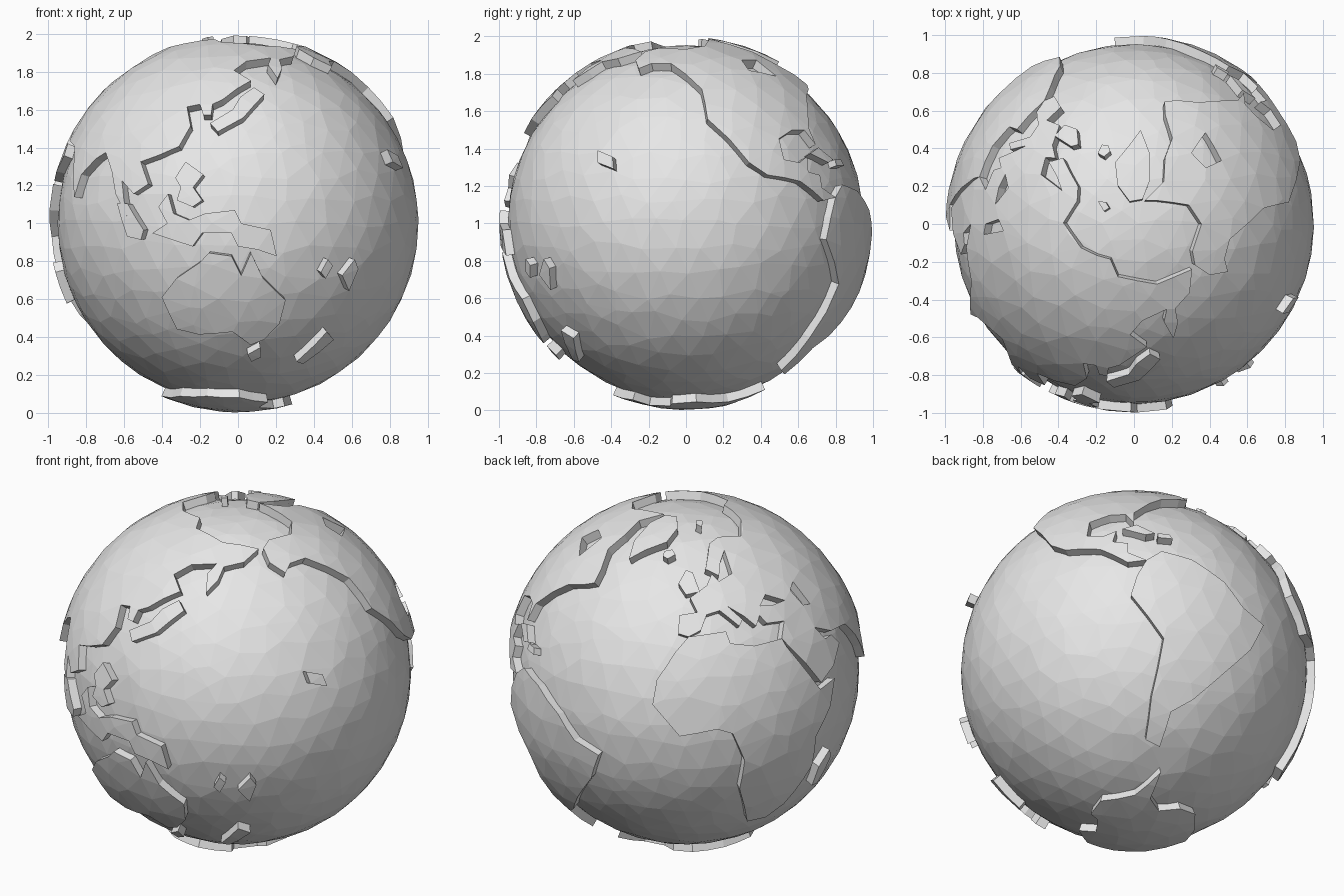
import bpy
import bmesh
import math
import random
from mathutils import Vector
from mathutils.geometry import delaunay_2d_cdt

random.seed(4)
SEA_RADIUS = 0.953
LAND_RADIUS = 0.998
LAND_DEPTH = 0.075
FRONT_LONGITUDE = 139
CENTRE = Vector((0, 0, 1))

default_cube = bpy.data.objects.get("Cube")
if default_cube:
    bpy.data.objects.remove(default_cube, do_unlink=True)

# One plain grey for the whole globe
grey = bpy.data.materials.new("plain_grey")
grey.use_nodes = True
grey.diffuse_color = (0.8, 0.8, 0.8, 1)
grey.node_tree.nodes["Principled BSDF"].inputs["Base Color"].default_value = grey.diffuse_color


def finish(name, bm):
    """Turn a bmesh into a flat shaded object standing at the globe's centre."""
    mesh = bpy.data.meshes.new(name)
    bm.to_mesh(mesh)
    bm.free()
    mesh.materials.append(grey)
    obj = bpy.data.objects.new(name, mesh)
    obj.location = CENTRE
    bpy.context.scene.collection.objects.link(obj)
    return obj


def direction(longitude, latitude):
    """Unit vector of a place on the globe."""
    turn = math.radians(longitude - FRONT_LONGITUDE)
    rise = math.radians(latitude)
    return Vector((math.sin(turn) * math.cos(rise), -math.cos(turn) * math.cos(rise), math.sin(rise)))


class FlatMap:
    """Equal-area map around a centre direction, and its way back to the globe."""

    def __init__(self, centre):
        self.centre = centre.normalized()
        self.east = Vector((0, 0, 1)).cross(self.centre).normalized()
        self.north = self.centre.cross(self.east)

    def flatten(self, d):
        scale = math.sqrt(2 / (1 + d.dot(self.centre)))
        return Vector((d.dot(self.east), d.dot(self.north))) * scale

    def wrap(self, p):
        reach = max(p.length, 1e-9)
        angle = 2 * math.asin(min(reach / 2, 1))
        aside = (self.east * p.x + self.north * p.y) / reach
        return self.centre * math.cos(angle) + aside * math.sin(angle)


def divided(loop, step=0.17):
    """Split the long stretches of a closed outline."""
    result = []
    for a, b in zip(loop, loop[1:] + loop[:1]):
        count = max(1, math.ceil((b - a).length / step))
        result += [a.lerp(b, i / count) for i in range(count)]
    return result


def inside(p, loops):
    """Even-odd test, so a second loop inside the first is a hole."""
    found = False
    for loop in loops:
        for a, b in zip(loop, loop[1:] + loop[:1]):
            if (a.y > p.y) != (b.y > p.y):
                if p.x < a.x + (p.y - a.y) * (b.x - a.x) / (b.y - a.y):
                    found = not found
    return found


# Ocean: an irregular faceted ball
bm = bmesh.new()
bmesh.ops.create_icosphere(bm, subdivisions=4, radius=1)
for v in bm.verts:
    nudge = Vector([random.uniform(-0.035, 0.035) for _ in range(3)])
    v.co = (v.co + nudge).normalized() * SEA_RADIUS
facet_points = [v.co.normalized() for v in bm.verts]
finish("ocean", bm)


def add_land(name, outline, *seas):
    """Raised plate that follows the globe, with optional inland seas cut out."""
    places = [[direction(*place) for place in loop] for loop in (outline,) + seas]
    chart = FlatMap(sum(places[0], Vector()))
    loops = [divided([chart.flatten(d) for d in loop]) for loop in places]
    points, edges = [], []
    for loop in loops:
        first, size = len(points), len(loop)
        points += loop
        edges += [(first + i, first + (i + 1) % size) for i in range(size)]
    coast = list(points)
    for d in facet_points:
        if d.dot(chart.centre) > -0.5:
            p = chart.flatten(d)
            if inside(p, loops) and min((p - q).length for q in coast) > 0.05:
                points.append(p)
    flat, _, faces, *_ = delaunay_2d_cdt(points, edges, [], 0, 1e-5)
    bm = bmesh.new()
    verts = [bm.verts.new(chart.wrap(p) * LAND_RADIUS) for p in flat]
    for face in faces:
        middle = sum((flat[i] for i in face), Vector((0, 0))) / len(face)
        if inside(middle, loops):
            bm.faces.new([verts[i] for i in face])
    bm.normal_update()
    for f in bm.faces:
        if f.normal.dot(f.calc_center_median()) < 0:
            f.normal_flip()
    bmesh.ops.delete(bm, geom=[v for v in bm.verts if not v.link_faces], context="VERTS")
    # Walls run straight down towards the globe's centre
    bottom = bmesh.ops.extrude_face_region(bm, geom=bm.faces[:], use_keep_orig=True)["geom"]
    for v in bottom:
        if isinstance(v, bmesh.types.BMVert):
            v.co *= 1 - LAND_DEPTH
    bmesh.ops.recalc_face_normals(bm, faces=bm.faces[:])
    finish(name, bm)


# Continents, as coast points of longitude and latitude
add_land(
    "eurasia",
    [(191, 67), (178, 62), (165, 60), (163, 55), (158, 50), (156, 57), (160, 61), (144, 59),
     (137, 54), (145, 49), (133, 41), (129, 39), (129, 35), (126, 35), (124, 39), (119, 38),
     (122, 31), (119, 24), (112, 21), (106, 19), (110, 12), (105, 9), (100, 13), (103, 2),
     (98, 9), (95, 16), (90, 22), (86, 20), (80, 15), (78, 8), (73, 18), (68, 24),
     (57, 26), (49, 30), (52, 25), (56, 25), (59, 21), (52, 16), (44, 13), (39, 21),
     (34, 28), (32, 31), (36, 36), (28, 37), (26, 40), (23, 37), (19, 41), (13, 45),
     (18, 40), (16, 38), (9, 44), (3, 43), (0, 38), (-5, 36), (-9, 37), (-9, 43),
     (-1, 44), (-4, 49), (5, 53), (9, 57), (12, 54), (21, 56), (24, 65), (17, 61),
     (13, 56), (6, 59), (15, 69), (27, 71), (48, 68), (73, 72), (89, 75), (105, 77),
     (122, 73), (160, 70)],
    [(28, 43), (33, 46), (41, 42), (34, 42)],
    [(47, 44), (52, 46), (53, 37), (49, 38)])
add_land(
    "africa",
    [(32, 31), (33, 28), (37, 21), (43, 11), (51, 12), (47, 4), (40, -4), (40, -15),
     (35, -24), (32, -29), (26, -34), (18, -34), (12, -17), (13, -6), (9, 4), (4, 6),
     (-8, 4), (-17, 14), (-16, 22), (-10, 31), (-5, 36), (10, 37), (11, 33), (20, 31)])
add_land(
    "north_america",
    [(-165, 67), (-165, 61), (-158, 56), (-152, 59), (-140, 59), (-131, 53), (-124, 46),
     (-123, 34), (-110, 19), (-104, 15), (-92, 13), (-83, 7), (-77, 8), (-83, 11), (-83, 15),
     (-88, 16), (-87, 21), (-91, 19), (-97, 20), (-97, 27), (-90, 30), (-84, 30), (-81, 25),
     (-81, 31), (-75, 38), (-69, 43), (-60, 46), (-55, 48), (-57, 53), (-65, 60), (-66, 67),
     (-76, 74), (-66, 82), (-85, 80), (-112, 72), (-131, 69), (-156, 70)],
    [(-79, 52), (-95, 55), (-93, 61), (-80, 61)])
add_land(
    "south_america",
    [(-77, 8), (-72, 12), (-62, 10), (-51, 4), (-44, -3), (-35, -6), (-39, -16), (-48, -27),
     (-57, -37), (-65, -42), (-67, -54), (-75, -52), (-74, -38), (-71, -19), (-82, -5), (-80, 2)])
add_land(
    "australia",
    [(113, -23), (119, -17), (127, -12), (130, -9), (137, -10), (140, -16), (143, -9), (147, -17),
     (155, -24), (154, -32), (149, -38), (144, -40), (137, -35), (124, -36), (116, -34)])
add_land(
    "antarctica",
    [(0, -70), (30, -69), (55, -66), (90, -66), (115, -66), (140, -67), (168, -71), (168, -77),
     (-155, -78), (-148, -75), (-120, -73), (-80, -73), (-62, -63), (-62, -74), (-40, -78),
     (-20, -73)])

# Islands
add_land("greenland", [(-45, 60), (-53, 67), (-61, 76), (-60, 82), (-30, 83), (-18, 77), (-24, 70),
                       (-38, 65)])
add_land("iceland", [(-23, 64), (-19, 63), (-14, 65), (-17, 67), (-23, 66)])
add_land("britain", [(-6, 50), (1, 51), (-2, 58), (-6, 59), (-10, 54)])
add_land("arctic_isle", [(11, 79), (17, 77), (26, 80), (16, 81)])
add_land("madagascar", [(44, -25), (47, -25), (50, -15), (48, -12), (44, -17)])
add_land("japan", [(129, 32), (132, 29), (141, 34), (150, 43), (146, 46), (140, 42), (137, 37)])
add_land("philippines", [(119, 14), (122, 19), (128, 15), (125, 11), (128, 7), (125, 5), (120, 7),
                         (121, 11)])
add_land("sumatra", [(99, 6), (103, 6), (109, -2), (108, -5), (103, -4)])
add_land("borneo_and_new_guinea",
         [(117, 9), (119, 3), (124, 1), (129, 3), (138, 4), (140, 0), (149, -2), (151, -10),
          (145, -8), (139, -7), (137, -3), (128, -3), (125, -7), (112, -3), (117, 0), (114, 5)])
add_land("tasmania", [(143, -44), (145, -47), (149, -45), (148, -41)])
add_land("new_zealand", [(166, -47), (170, -48), (179, -38), (174, -35), (171, -40)])
add_land("west_pacific_isle", [(166, -15), (168, -17), (170, -13), (168, -11)])
add_land("east_pacific_isle", [(174, -16), (178, -21), (180, -14), (178, -11)])
add_land("mid_pacific_isle", [(-162, 23), (-161, 19), (-155, 17), (-156, 21)])
add_land("cuba", [(-85, 22), (-77, 19), (-74, 20), (-80, 24)])
add_land("hispaniola", [(-73, 18), (-68, 18), (-69, 20), (-73, 20)])
